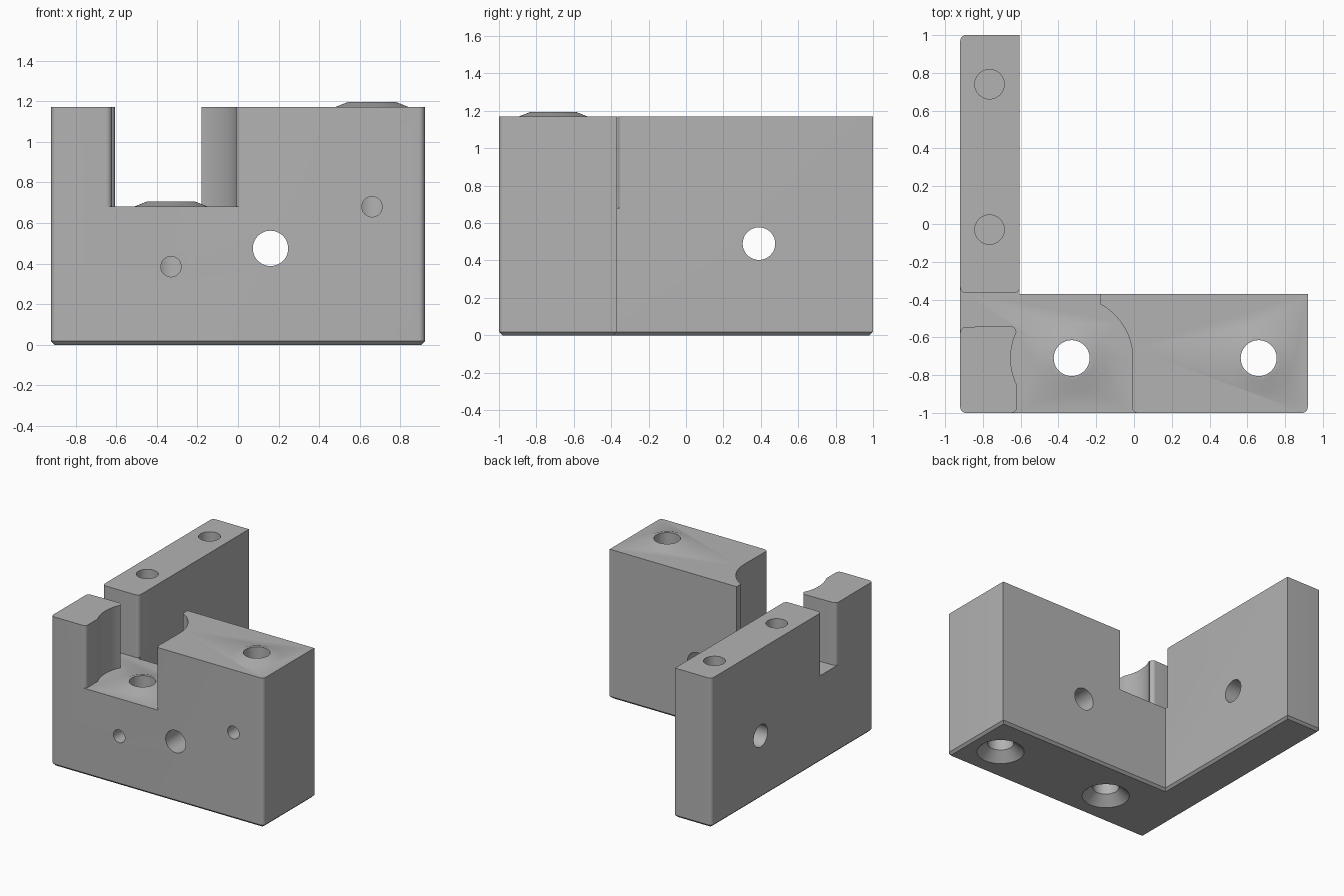
import bpy, bmesh
from math import cos, sin, radians, pi
from mathutils import Matrix, Vector

cube = bpy.data.objects.get("Cube")
if cube:
    bpy.data.objects.remove(cube, do_unlink=True)

HEIGHT, FLOOR = 1.17, 0.68
BORE_Y, ROUND = -0.71, 0.03
BORES = ((-0.33, FLOOR), (0.66, HEIGHT))

steel = bpy.data.materials.new("machined grey")
steel.use_nodes = True
grey = (0.45, 0.45, 0.45, 1)
steel.diffuse_color = grey
steel.node_tree.nodes["Principled BSDF"].inputs["Base Color"].default_value = grey


def arc(cx, cy, r, start, end, steps=8):
    angles = [radians(start + (end - start) * i / steps) for i in range(steps + 1)]
    return [(cx + r * cos(a), cy + r * sin(a)) for a in angles]


def corner(cx, cy, start, end):
    return arc(cx, cy, ROUND, start, end)


def make_object(name, bm):
    bmesh.ops.recalc_face_normals(bm, faces=bm.faces)
    mesh = bpy.data.meshes.new(name)
    bm.to_mesh(mesh)
    bm.free()
    obj = bpy.data.objects.new(name, mesh)
    bpy.context.collection.objects.link(obj)
    mesh.materials.append(steel)
    return obj


def prism(name, outline, z0, z1, chamfer=0):
    bm = bmesh.new()
    base = bm.faces.new([bm.verts.new((x, y, z0)) for x, y in outline])
    top = bmesh.ops.extrude_face_region(bm, geom=[base], use_keep_orig=True)["geom"]
    moved = [v for v in top if isinstance(v, bmesh.types.BMVert)]
    bmesh.ops.translate(bm, verts=moved, vec=(0, 0, z1 - z0))
    if chamfer:
        rim = [e for e in bm.edges if all(abs(v.co.z - z0) < 1e-5 for v in e.verts)]
        bmesh.ops.bevel(bm, geom=rim, offset=chamfer, segments=1, affect="EDGES")
    return make_object(name, bm)


def turned(name, rings, origin, axis=(0, 0, 1), sides=48):
    """Solid of revolution from (radius, distance) rings along an axis."""
    bm = bmesh.new()
    turn = Vector((0, 0, 1)).rotation_difference(Vector(axis)).to_matrix().to_4x4()
    place = Matrix.Translation(origin) @ turn
    loops = []
    for r, d in rings:
        loops.append([bm.verts.new(place @ Vector((r * cos(2 * pi * i / sides),
                                                   r * sin(2 * pi * i / sides), d)))
                      for i in range(sides)])
    for a, b in zip(loops, loops[1:]):
        for i in range(sides):
            j = (i + 1) % sides
            bm.faces.new((a[i], a[j], b[j], b[i]))
    bm.faces.new(loops[0])
    bm.faces.new(loops[-1])
    return make_object(name, bm)


def combine(body, tool, operation):
    mod = body.modifiers.new(tool.name, "BOOLEAN")
    mod.operation, mod.solver, mod.object = operation, "EXACT", tool
    bpy.context.view_layer.objects.active = body
    bpy.ops.object.modifier_apply(modifier=mod.name)
    bpy.data.objects.remove(tool, do_unlink=True)


# L-shaped body with rounded outer corners and a chamfered foot
outline = [(0.92, -0.37), (-0.605, -0.37), (-0.605, 1)]
outline += corner(-0.89, 0.97, 90, 180)
outline += corner(-0.89, -0.97, 180, 270)
outline += corner(0.89, -0.97, 270, 360)
body = prism("bracket_body", outline, 0, HEIGHT, chamfer=0.018)

# Pocket: round seat, open front, and a slot between post and arm
pocket = [(-1, -0.575)]
pocket += corner(-0.89, -0.575, 180, 90)
pocket += corner(-0.655, -0.57, 90, 0)
pocket += arc(-0.33, BORE_Y, 0.323, 154, 206, 12)
pocket += corner(-0.65, -0.97, 0, -90)
pocket += [(-0.65, -1.1), (0.02, -1.1)]
pocket += corner(0.02, -0.97, 270, 180)
pocket += arc(-0.33, BORE_Y, 0.323, 0, 62.3, 14)
pocket += [(-0.18, -0.3), (-0.55, -0.3), (-0.55, -0.335)]
pocket += corner(-0.635, -0.335, 0, -90)
pocket += corner(-0.89, -0.335, -90, -180)
pocket += [(-1, -0.335)]
combine(body, prism("pocket_cutter", pocket, FLOOR, HEIGHT + 0.3), "DIFFERENCE")

# Low conical bosses and countersunk vertical bores
for x, z in BORES:
    boss = turned("boss", [(0.183, -0.05), (0.183, 0), (0.12, 0.025)], (x, BORE_Y, z))
    combine(body, boss, "UNION")
for x, z in BORES:
    bore = turned("bore_cutter", [(0.181, -0.01), (0.095, 0.07), (0.095, 1.4)], (x, BORE_Y, 0))
    combine(body, bore, "DIFFERENCE")

# Cross holes: origin, axis, radius, length
holes = [
    ((0.16, -1.1, 0.475), (0, 1, 0), 0.087, 0.9),
    ((-0.33, -1.1, 0.385), (0, 1, 0), 0.05, 0.39),
    ((0.66, -1.1, 0.68), (0, 1, 0), 0.05, 0.39),
    ((-1.1, 0.39, 0.49), (1, 0, 0), 0.087, 0.7),
    ((-0.765, 0.74, 1.3), (0, 0, -1), 0.078, 0.6),
    ((-0.765, -0.03, 1.3), (0, 0, -1), 0.078, 0.6),
]
for origin, axis, r, length in holes:
    combine(body, turned("hole_cutter", [(r, 0), (r, length)], origin, axis), "DIFFERENCE")

# Smooth curved walls, keep machined edges crisp
bpy.ops.object.select_all(action="DESELECT")
body.select_set(True)
bpy.context.view_layer.objects.active = body
bpy.ops.object.shade_smooth_by_angle(angle=radians(30))
